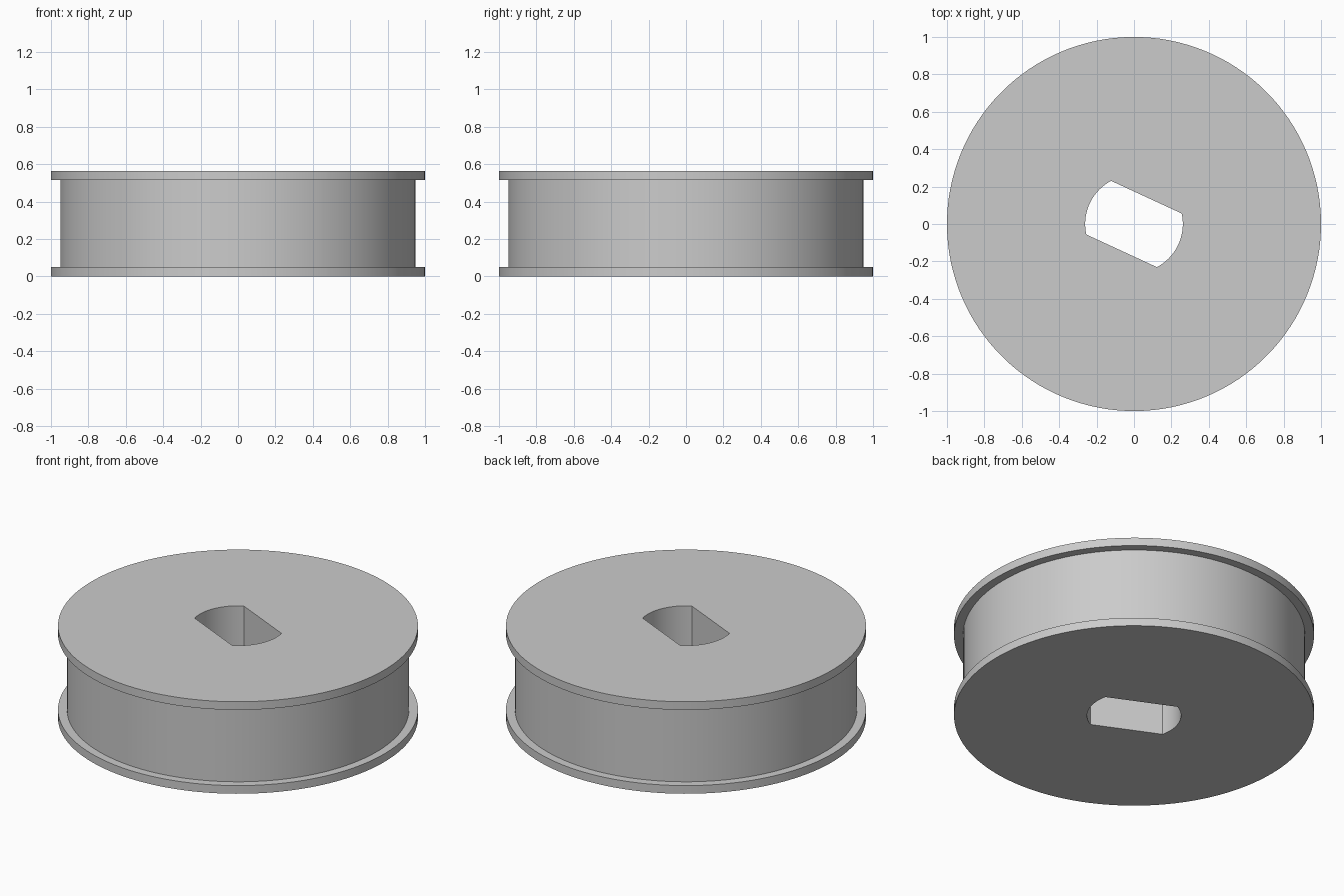
import bpy
import bmesh
from math import asin, cos, sin, radians, pi

cube = bpy.data.objects.get("Cube")
if cube:
    bpy.data.objects.remove(cube)

HEIGHT = 0.564
FLANGE = 0.05
RIM_RADIUS, CORE_RADIUS = 1.0, 0.95
BORE_RADIUS, FLAT_DISTANCE = 0.261, 0.158
BORE_TURN = radians(-24.8)
SEGMENTS = 128

# Plain grey material
grey = bpy.data.materials.new("plain grey")
grey.use_nodes = True
colour = (0.6, 0.6, 0.6, 1)
grey.diffuse_color = colour
grey.node_tree.nodes["Principled BSDF"].inputs["Base Color"].default_value = colour


def bore_radius(angle):
    """Round bore cut by two parallel flats."""
    return min(BORE_RADIUS, FLAT_DISTANCE / max(abs(sin(angle)), 1e-6))


# Angles around the bore, with the four exact corners added
corner = asin(FLAT_DISTANCE / BORE_RADIUS)
corners = [corner, pi - corner, pi + corner, 2 * pi - corner]
angles = sorted([2 * pi * i / SEGMENTS for i in range(SEGMENTS)] + corners)

# Outer section of the spool, from bottom to top
section = [
    (RIM_RADIUS, 0),
    (RIM_RADIUS, FLANGE),
    (CORE_RADIUS, FLANGE),
    (CORE_RADIUS, HEIGHT - FLANGE),
    (RIM_RADIUS, HEIGHT - FLANGE),
    (RIM_RADIUS, HEIGHT),
]

# Sweep the closed section around the axis
bm = bmesh.new()
columns = []
for angle in angles:
    inner = bore_radius(angle)
    loop = [(inner, 0)] + section + [(inner, HEIGHT)]
    turn = angle + BORE_TURN
    columns.append([bm.verts.new((r * cos(turn), r * sin(turn), z)) for r, z in loop])

for a, b in zip(columns, columns[1:] + columns[:1]):
    for i in range(len(a)):
        j = (i + 1) % len(a)
        bm.faces.new((a[i], b[i], b[j], a[j]))
bmesh.ops.recalc_face_normals(bm, faces=bm.faces)

mesh = bpy.data.meshes.new("flanged_spool")
bm.to_mesh(mesh)
bm.free()
mesh.materials.append(grey)
spool = bpy.data.objects.new("flanged_spool", mesh)
bpy.context.collection.objects.link(spool)

# Smooth round walls, crisp rims and bore corners
bpy.ops.object.select_all(action="DESELECT")
spool.select_set(True)
bpy.context.view_layer.objects.active = spool
bpy.ops.object.shade_smooth_by_angle(angle=radians(30))
